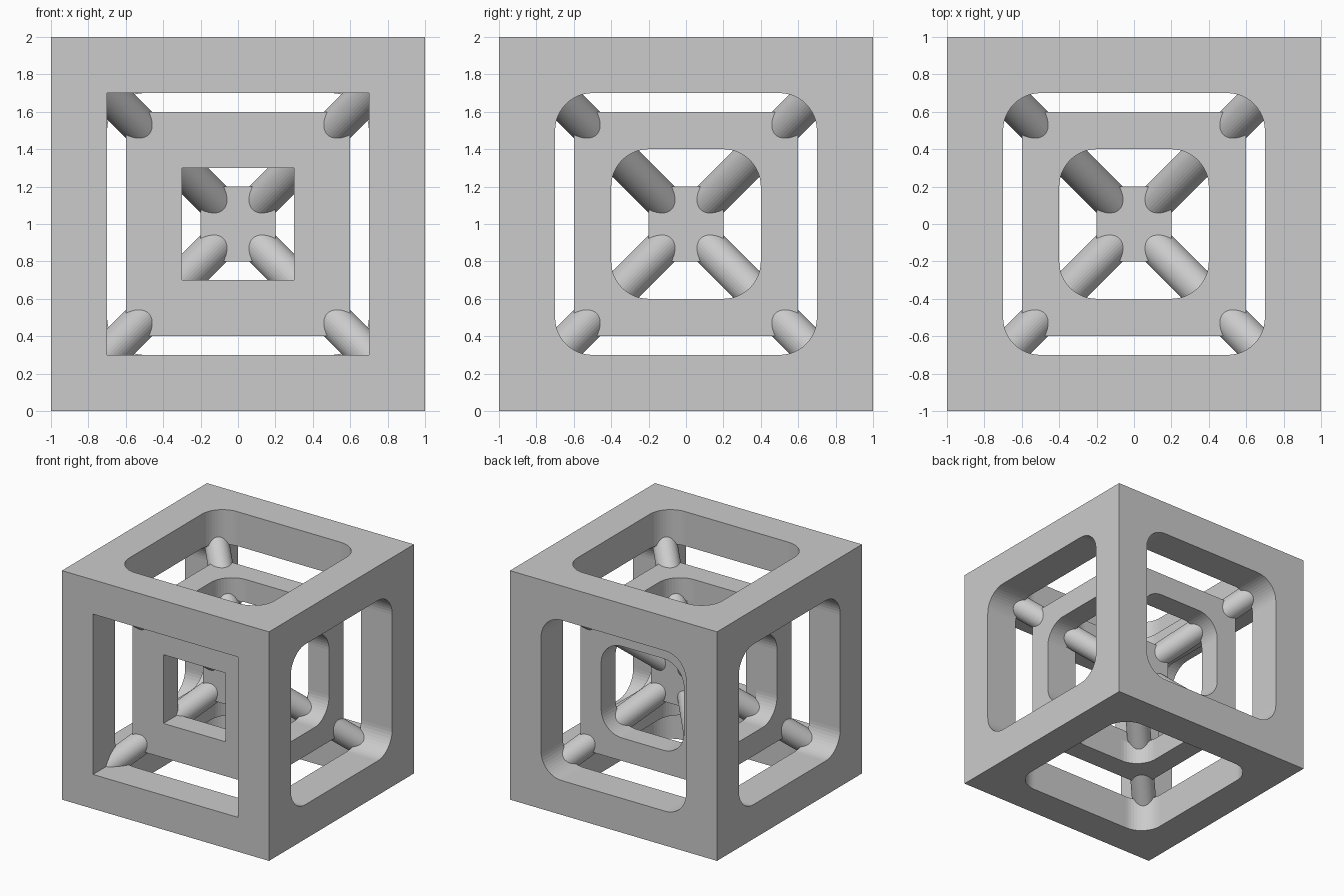
import bpy, bmesh
from math import sin, cos, pi, radians, sqrt
from mathutils import Matrix, Vector

cube = bpy.data.objects.get("Cube")
if cube:
    bpy.data.objects.remove(cube)

CENTRE = Vector((0, 0, 1))
GREY = (0.6, 0.6, 0.6, 1)
mat = bpy.data.materials.new("plain_grey")
mat.use_nodes = True
mat.diffuse_color = GREY
mat.node_tree.nodes["Principled BSDF"].inputs["Base Color"].default_value = GREY


def finish(name, bm):
    mesh = bpy.data.meshes.new(name)
    bm.to_mesh(mesh)
    bm.free()
    mesh.materials.append(mat)
    obj = bpy.data.objects.new(name, mesh)
    obj.location = CENTRE
    bpy.context.collection.objects.link(obj)
    return obj


def square_arcs(half, radius, steps=12):
    """Four corner arcs, counter-clockwise, of a square with rounded corners."""
    arcs = []
    for k in range(4):
        mid = pi / 4 + k * pi / 2
        c = (half - radius) * sqrt(2)
        angles = [mid - pi / 4 + i * pi / 2 / steps for i in range(steps + 1)] if radius else [0]
        arcs.append([(c * cos(mid) + radius * cos(a), c * sin(mid) + radius * sin(a))
                     for a in angles])
    return arcs


def add_side(bm, turn, size, cavity, window, radius):
    """One wall of a hollow cube: outer face, window tunnel and inner face."""
    arcs = square_arcs(window, radius)

    def face(points):
        bm.faces.new([bm.verts.new(turn @ Vector(p)) for p in points])

    def ring(half, flip):
        corners = [(*a[0], half) for a in square_arcs(half, 0)]
        for k in range(4):
            n = (k + 1) % 4
            edge = [(*p, half) for p in arcs[k]]
            polys = [[a, corners[k], b] for a, b in zip(edge, edge[1:])]
            if half > window:
                polys.append([corners[k], corners[n], (*arcs[n][0], half), edge[-1]])
            for p in polys:
                face(p[::-1] if flip else p)

    ring(size, False)
    ring(cavity, True)
    loop = [p for arc in arcs for p in arc]
    for a, b in zip(loop, loop[1:] + loop[:1]):
        face([(*a, size), (*b, size), (*b, cavity), (*a, cavity)])


def cube_frame(name, size, cavity, window, front_window):
    bm = bmesh.new()
    # front has a sharp square opening, the other five are rounded
    add_side(bm, Matrix.Rotation(radians(90), 3, 'X'), size, cavity, front_window, 0)
    for angle, axis in ((0, 'X'), (180, 'X'), (-90, 'X'), (90, 'Y'), (-90, 'Y')):
        add_side(bm, Matrix.Rotation(radians(angle), 3, axis), size, cavity, window, 0.2)
    bmesh.ops.remove_doubles(bm, verts=bm.verts, dist=0.0001)
    return finish(name, bm)


# Nested cubes
cube_frame("outer_frame", 1.0, 0.7, 0.7, 0.7)
cube_frame("middle_frame", 0.6, 0.4, 0.4, 0.3)
core = bmesh.new()
bmesh.ops.create_cube(core, size=0.4)
finish("inner_cube", core)

# Round rods along the four body diagonals, ending inside the outer corners
for i, (x, y) in enumerate(((1, 1), (1, -1), (-1, 1), (-1, -1))):
    rod = bmesh.new()
    bmesh.ops.create_cone(rod, cap_ends=True, segments=40, radius1=0.1, radius2=0.1,
                          depth=1.7 * sqrt(3),
                          matrix=Vector((x, y, 1)).to_track_quat('Z', 'Y').to_matrix().to_4x4())
    finish(f"diagonal_rod_{i + 1}", rod)
